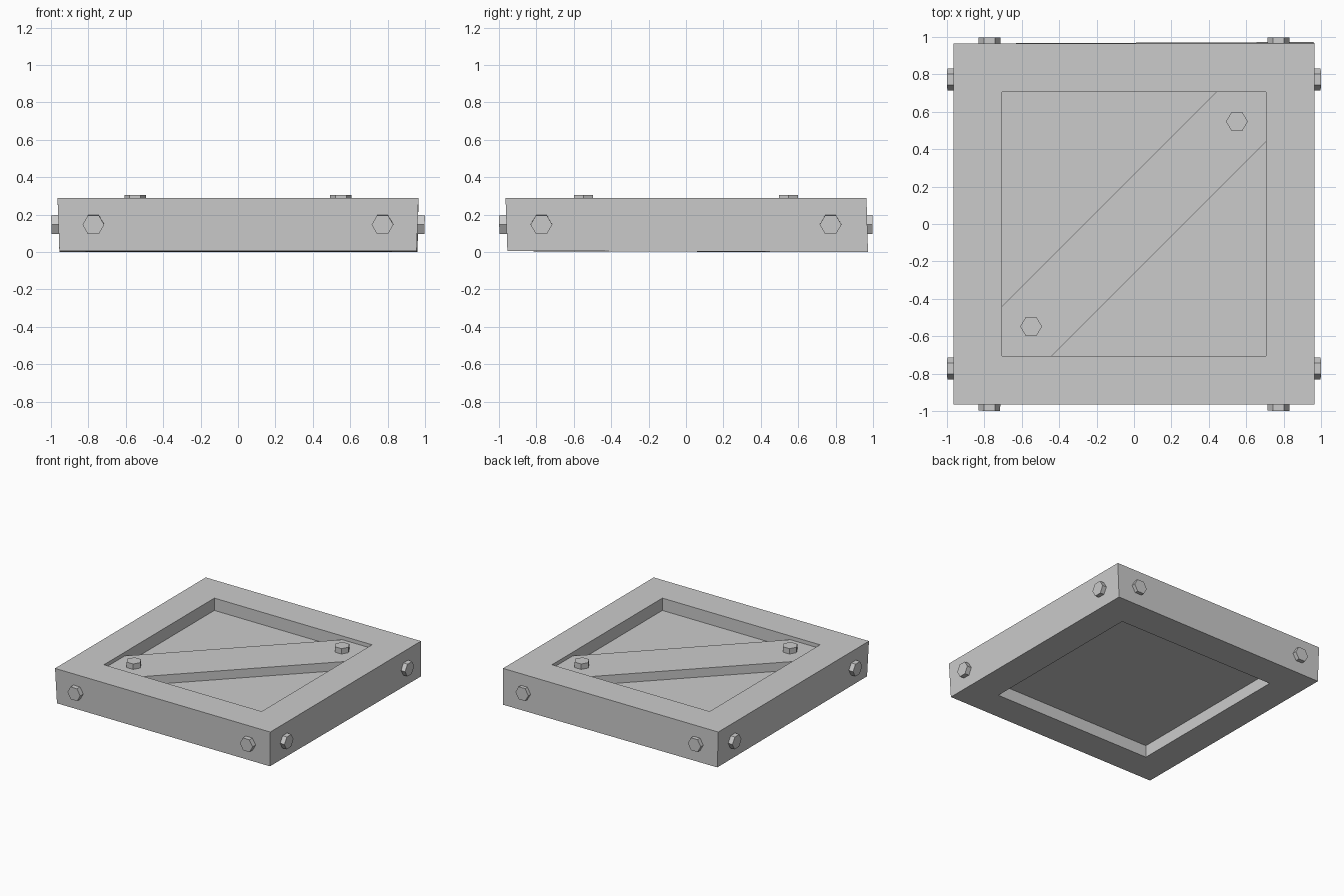
import bpy, bmesh, math
from mathutils import Matrix, Vector

if "Cube" in bpy.data.objects:
    bpy.data.objects.remove(bpy.data.objects["Cube"])


def finish(name, bm):
    bmesh.ops.recalc_face_normals(bm, faces=bm.faces)
    mesh = bpy.data.meshes.new(name)
    bm.to_mesh(mesh)
    bm.free()
    obj = bpy.data.objects.new(name, mesh)
    bpy.context.collection.objects.link(obj)
    return obj


def prism(name, outline, z0, z1):
    bm = bmesh.new()
    low = [bm.verts.new((x, y, z0)) for x, y in outline]
    high = [bm.verts.new((x, y, z1)) for x, y in outline]
    n = len(outline)
    bm.faces.new(low)
    bm.faces.new(high)
    for i in range(n):
        j = (i + 1) % n
        bm.faces.new((low[i], low[j], high[j], high[i]))
    return finish(name, bm)


def square(r):
    return [(-r, -r), (r, -r), (r, r), (-r, r)]


def bolt(name, centre, axis, spin):
    # Six-sided bolt head; spin sets which way its corners point
    bm = bmesh.new()
    rot = Vector((0, 0, 1)).rotation_difference(Vector(axis)).to_matrix().to_4x4()
    bmesh.ops.create_cone(bm, cap_ends=True, segments=6, radius1=0.058,
                          radius2=0.058, depth=0.06,
                          matrix=Matrix.Translation(centre) @ rot @ Matrix.Rotation(spin, 4, 'Z'))
    return finish(name, bm)


# Square frame, slightly narrower and skewed at the bottom
R, IN, TOP = 0.965, 0.707, 0.29
bottom_outer = [(-0.955, -0.955, 0.006), (0.955, -0.955, 0.006),
                (0.96, 0.973, 0), (-0.955, 0.963, 0)]
bm = bmesh.new()
loops = [bottom_outer,
         [(x, y, TOP) for x, y in square(R)],
         [(x, y, TOP) for x, y in square(IN)],
         [(x, y, 0.003) for x, y in square(IN)]]
loops = [[bm.verts.new(p) for p in loop] for loop in loops]
for k in range(4):
    a, b = loops[k], loops[(k + 1) % 4]
    for i in range(4):
        j = (i + 1) % 4
        bm.faces.new((a[i], a[j], b[j], b[i]))
finish("frame", bm)

# Recessed panel and diagonal brace
prism("panel", square(IN), 0.10, 0.19)
C = 0.44
prism("diagonal_brace", [(-IN, -IN), (-C, -IN), (IN, C), (IN, IN), (C, IN), (-IN, -C)],
      0.19, 0.26)

# Bolts on the brace (corners point along x)
for s in (-1, 1):
    bolt(f"brace_bolt_{'front' if s < 0 else 'back'}",
         (s * 0.55, s * 0.548, 0.274), (0, 0, 1), math.pi / 2)

# Two bolts on each side wall, leaning with the wall
for side, turn in zip(("right", "back", "left", "front"), range(4)):
    m = Matrix.Rotation(turn * math.pi / 2, 3, 'Z')
    lean = 0.03 if side != "back" else 0
    for s in (-1, 1):
        bolt(f"{side}_bolt_{1 if s < 0 else 2}",
             m @ Vector((0.968, s * 0.773, 0.147)), m @ Vector((1, 0, -lean)), 0)

# Turn side bolts so their corners point sideways
for obj in bpy.context.collection.objects:
    if "_bolt_" in obj.name and "brace" not in obj.name:
        pts = [v.co for v in obj.data.vertices]
        c = sum(pts, Vector()) / len(pts)
        height = max(p.z for p in pts) - min(p.z for p in pts)
        if height > 0.11:
            axis = (0, 1, 0) if abs(c.y) > abs(c.x) else (1, 0, 0)
            obj.data.transform(Matrix.Translation(c) @ Matrix.Rotation(math.pi / 6, 4, axis)
                               @ Matrix.Translation(-c))
